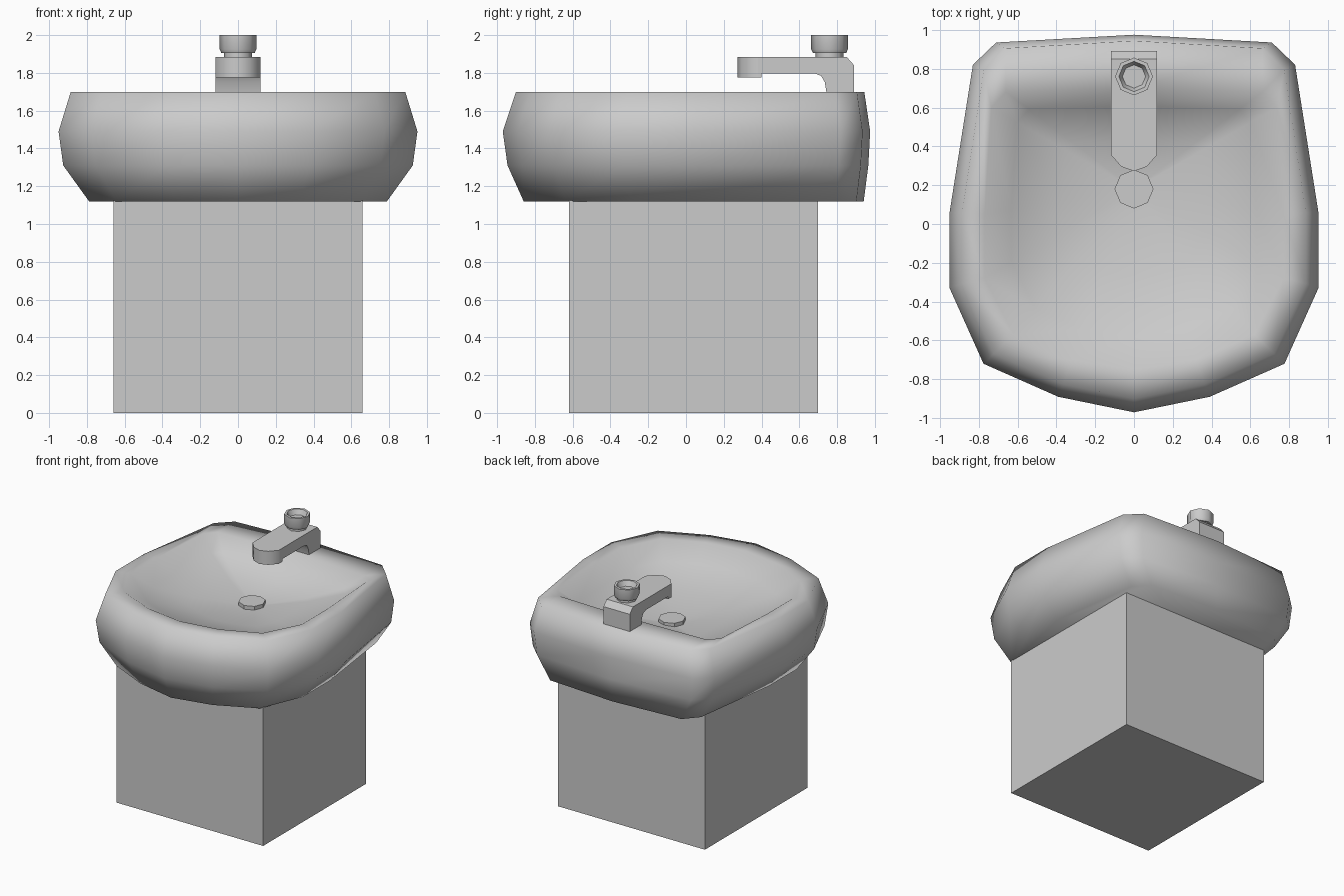
import bpy, bmesh, math
from mathutils import Vector

if "Cube" in bpy.data.objects:
    bpy.data.objects.remove(bpy.data.objects["Cube"])


def loft(name, loops, angle=None):
    """Skin a stack of closed loops and cap both ends."""
    bm = bmesh.new()
    rings = [[bm.verts.new(p) for p in loop] for loop in loops]
    n = len(rings[0])
    for a, b in zip(rings, rings[1:]):
        for i in range(n):
            j = (i + 1) % n
            bm.faces.new((a[i], a[j], b[j], b[i]))
    bm.faces.new(rings[0][::-1])
    bm.faces.new(rings[-1])
    bmesh.ops.recalc_face_normals(bm, faces=bm.faces)
    me = bpy.data.meshes.new(name)
    bm.to_mesh(me)
    bm.free()
    ob = bpy.data.objects.new(name, me)
    bpy.context.collection.objects.link(ob)
    if angle:
        bpy.ops.object.select_all(action='DESELECT')
        ob.select_set(True)
        bpy.context.view_layer.objects.active = ob
        bpy.ops.object.shade_smooth_by_angle(angle=math.radians(angle))
    return ob


def mirrored(half):
    """Close a half outline that starts and ends on x = 0."""
    return half + [(-x, y) for x, y in half[-2:0:-1]]


def at(outline, z):
    return [(x, y, z) for x, y in outline]


def ring(y, r, z, n=8):
    return [(r * math.cos(2 * math.pi * i / n),
             y + r * math.sin(2 * math.pi * i / n), z) for i in range(n)]


# pedestal block
foot = [(-.66, -.62), (.66, -.62), (.66, .70), (-.66, .70)]
loft("pedestal", [at(foot, 0), at(foot, 1.125)])

# basin: outer wall levels, flat rim, then the bowl sinking to the drain
outer = mirrored([(0, -.97), (.39, -.89), (.775, -.72), (.95, -.33),
                  (.95, .06), (.83, .82), (.71, .935), (0, .975)])
inner = mirrored([(0, -.75), (.32, -.70), (.62, -.57), (.77, -.28),
                  (.77, .05), (.735, .60), (.66, .68), (0, .70)])
loops = []
for z, sx, front, back in [(1.12, .83, .886, .965), (1.31, .974, .974, .99),
                           (1.49, 1, 1, 1), (1.70, .932, .928, .968)]:
    loops.append([(x * sx, y * (front if y < 0 else back), z)
                  for x, y in outer])
for z, k in [(1.70, 1), (1.60, .82), (1.52, .48), (1.48, .12)]:
    loops.append([(x * k, .18 + (y - .18) * k, z) for x, y in inner])
loft("basin", loops, 179)

# drain plug
loft("drain", [ring(.18, .1, 1.46), ring(.18, .1, 1.51)], 40)

# faucet arm: side profile pushed across x
side = [(.38, 1.885), (.85, 1.885), (.89, 1.84), (.89, 1.69), (.745, 1.69),
        (.735, 1.75), (.715, 1.785), (.68, 1.797), (.38, 1.797)]
loft("faucet_arm", [[(x, y, z) for y, z in side] for x in (-.118, .118)], 40)

# rounded spout tip
tip = mirrored([(0, .272), (.065, .295), (.118, .355), (.118, .40), (0, .40)])
loft("spout_tip", [at(tip, 1.775), at(tip, 1.885)], 50)

# faucet knob with a dished top
loft("faucet_knob", [ring(.76, r, z) for r, z in
                     [(.075, 1.88), (.075, 1.905), (.088, 1.905), (.097, 1.925),
                      (.097, 2.0), (.078, 2.0), (.06, 1.96)]], 50)
